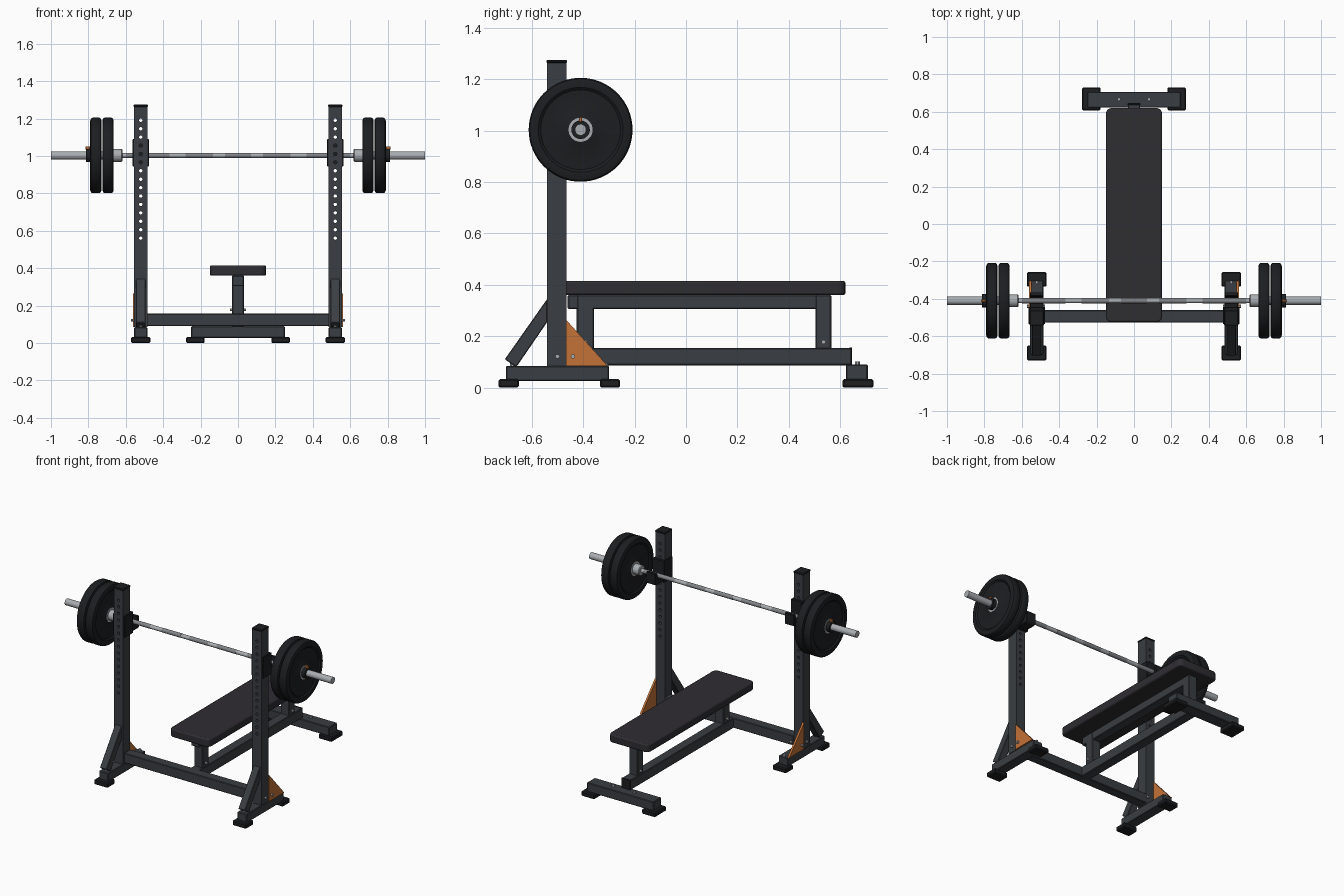
import bpy, bmesh, math
from mathutils import Matrix

if "Cube" in bpy.data.objects:
    bpy.data.objects.remove(bpy.data.objects["Cube"])


def mat(name, r, g, b):
    m = bpy.data.materials.new(name)
    m.diffuse_color = (r, g, b, 1)
    m.use_nodes = True
    m.node_tree.nodes["Principled BSDF"].inputs["Base Color"].default_value = m.diffuse_color
    return m


FRAME = mat("frame_grey", .042, .048, .054)
BLACK = mat("rubber_black", .012, .013, .015)
PAD = mat("pad_vinyl", .028, .026, .031)
STEEL = mat("steel", .40, .42, .44)
KNURL = mat("knurled_steel", .22, .23, .245)
ORANGE = mat("orange", .55, .17, .04)


def finish(name, bm, m, bevel=0, seg=1):
    bmesh.ops.recalc_face_normals(bm, faces=bm.faces)
    me = bpy.data.meshes.new(name)
    bm.to_mesh(me)
    bm.free()
    ob = bpy.data.objects.new(name, me)
    bpy.context.collection.objects.link(ob)
    if m:
        me.materials.append(m)
    if bevel:
        b = ob.modifiers.new("bevel", 'BEVEL')
        b.width, b.segments = bevel, seg
        b.limit_method = 'ANGLE'
    return ob


def smooth(ob):
    bpy.ops.object.select_all(action='DESELECT')
    ob.select_set(True)
    bpy.context.view_layer.objects.active = ob
    bpy.ops.object.shade_smooth_by_angle(angle=math.radians(35))


# box from its x, y and z ranges
def box(name, x, y, z, m=FRAME, bevel=.004, seg=1):
    bm = bmesh.new()
    bmesh.ops.create_cube(bm, size=1)
    for v in bm.verts:
        v.co = [(r[0] + r[1]) / 2 + c * (r[1] - r[0]) for c, r in zip(v.co, (x, y, z))]
    return finish(name, bm, m, bevel, seg)


# (y, z) outline extruded between two x values
def prism(name, pts, x0, x1, m, bevel=0):
    bm = bmesh.new()
    f = bm.faces.new([bm.verts.new((x0, y, z)) for y, z in pts])
    ext = bmesh.ops.extrude_face_region(bm, geom=[f])["geom"]
    for v in ext:
        if isinstance(v, bmesh.types.BMVert):
            v.co.x = x1
    return finish(name, bm, m, bevel)


# (x, radius) profile spun about an x axis through y, z
def lathe(name, prof, y, z, m, n=32):
    bm = bmesh.new()
    vs = [bm.verts.new((x, r, 0)) for x, r in prof]
    es = [bm.edges.new(p) for p in zip(vs, vs[1:])]
    bmesh.ops.spin(bm, geom=vs + es, axis=(1, 0, 0), cent=(0, 0, 0), angle=2 * math.pi, steps=n)
    bmesh.ops.remove_doubles(bm, verts=bm.verts, dist=1e-5)
    bmesh.ops.translate(bm, verts=bm.verts, vec=(0, y, z))
    ob = finish(name, bm, m)
    smooth(ob)
    return ob


def rod(name, x0, x1, r, y, z, m, n=32):
    return lathe(name, [(x0, 0), (x0, r), (x1, r), (x1, 0)], y, z, m, n)


# bolt head standing on a surface, along axis 'X', 'Y' or 'Z'
def bolt(name, loc, axis, r=.009, h=.014):
    bm = bmesh.new()
    rot = {'X': Matrix.Rotation(math.pi / 2, 4, 'Y'), 'Y': Matrix.Rotation(math.pi / 2, 4, 'X'),
           'Z': Matrix()}[axis]
    bmesh.ops.create_cone(bm, cap_ends=True, segments=6, radius1=r, radius2=r, depth=h,
                          matrix=Matrix.Translation(loc) @ rot)
    return finish(name, bm, STEEL)


# upright with a row of through holes
def upright(name, cx):
    ob = box(name, (cx - .035, cx + .035), (-.54, -.465), (.085, 1.265), bevel=0)
    bm = bmesh.new()
    for i in range(15):
        bmesh.ops.create_cone(bm, cap_ends=True, segments=16, radius1=.009, radius2=.009, depth=.2,
                              matrix=Matrix.Translation((cx, -.5, .561 + .045 * i))
                              @ Matrix.Rotation(math.pi / 2, 4, 'X'))
    cutter = finish("hole_cutter", bm, None)
    cutter.hide_render = True
    b = ob.modifiers.new("holes", 'BOOLEAN')
    b.operation, b.object, b.solver = 'DIFFERENCE', cutter, 'EXACT'
    bpy.context.view_layer.objects.active = ob
    bpy.ops.object.modifier_apply(modifier="holes")
    bpy.data.objects.remove(cutter)


BY, BZ = -.41, 1.003  # bar axis

for s, side in ((-1, "left"), (1, "right")):
    c = .52 * s

    def sx(a, b):
        return tuple(sorted((a * s, b * s)))

    # rack side frame
    upright(side + "_upright", c)
    box(side + "_upright_cap", (c - .038, c + .038), (-.543, -.462), (1.262, 1.275), BLACK)
    box(side + "_base_foot", (c - .035, c + .035), (-.70, -.30), (.025, .085))
    for y0, y1, w in ((-.73, -.65, "front"), (-.335, -.257, "back")):
        box(f"{side}_{w}_rubber_foot", (c - .052, c + .052), (y0, y1), (0, .033), BLACK, .006)
        bolt(f"{side}_{w}_base_bolt", (c, (y0 + y1) / 2 - math.copysign(.015, y0 + .5), .088), 'Z')
    prism(side + "_diagonal_brace", [(-.705, .11), (-.66, .08), (-.54, .255), (-.54, .345)],
          c - .025, c + .025, FRAME, .003)
    prism(side + "_gusset", [(-.467, .085), (-.305, .085), (-.467, .265)], .548 * s, .561 * s, ORANGE)
    bolt(side + "_gusset_bolt", (.565 * s, -.44, .122), 'X')
    bolt(side + "_upright_bolt", (.558 * s, -.50, .122), 'X')
    bolt(side + "_inner_bolt", (.482 * s, -.44, .122), 'X')

    # bar hook
    for k in (-1, 1):
        a = c + k * .039
        box(f"{side}_hook_cheek_{'outer' if k == s else 'inner'}", (a - .005, a + .005),
            (-.535, -.445), (.945, 1.09), BLACK, .002)
    box(side + "_hook_back", (c - .036, c + .036), (-.465, -.445), (.945, 1.09), BLACK, .002)
    prism(side + "_hook_cup", [(-.447, .95), (-.375, .95), (-.365, .96), (-.365, 1.03), (-.385, 1.03),
                               (-.390, .987), (-.447, .987)], c - .035, c + .035, BLACK, .002)

    # bar end and plates
    rod(side + "_bar_sleeve", .64 * s, s, .022, BY, BZ, STEEL)
    lathe(side + "_bar_shoulder", [(.618 * s, 0), (.618 * s, .030), (.622 * s, .034), (.666 * s, .034),
                                   (.666 * s, 0)], BY, BZ, STEEL)
    for i, x in enumerate((.695, .760)):
        half = [(.026, .022), (.026, .055), (.022, .062), (.022, .155), (.030, .165), (.030, .186),
                (.026, .197), (.018, .202)]
        prof = [((x - t) * s, r) for t, r in half] + [((x + t) * s, r) for t, r in reversed(half)]
        lathe(f"{side}_weight_plate_{i + 1}", prof, BY, BZ, BLACK, 64)
        lathe(f"{side}_plate_hub_{i + 1}", [((x - .028) * s, .022), ((x - .028) * s, .047),
                                            ((x + .029) * s, .047), ((x + .029) * s, .022)],
              BY, BZ, STEEL)
    lathe(side + "_bar_collar", [(.788 * s, .02), (.788 * s, .036), (.814 * s, .036), (.814 * s, .02)],
          BY, BZ, BLACK)
    box(side + "_collar_lever", sx(.792, .816), (BY - .006, BY + .006), (1.034, 1.052), ORANGE, .002)

    # bench details
    box(side + "_rear_rubber_foot", sx(.178, .278), (.608, .73), (0, .033), BLACK, .006)
    bolt(side + "_rear_foot_bolt", (.08 * s, .667, .094), 'Z')
    bolt(side + "_bench_post_bolt", (.036 * s, .535, .178), 'X')
    bolt(side + "_front_post_bolt", (.036 * s, -.393, .178), 'X')

# bar shaft with knurled sections
rod("bar_shaft", -.65, .65, .0135, BY, BZ, STEEL)
for i, (a, b) in enumerate(((-.60, -.365), (-.28, -.135), (-.07, .07), (.135, .28), (.365, .60))):
    rod(f"bar_knurl_{i + 1}", a, b, .0143, BY, BZ, KNURL)

# rack cross beam and bench frame
box("cross_beam", (-.487, .487), (-.527, -.46), (.09, .157))
box("bench_lower_rail", (-.033, .033), (-.465, .642), (.087, .155))
box("bench_rail_cap", (-.034, .034), (.636, .646), (.085, .157), BLACK, .002)
box("bench_front_post", (-.032, .032), (-.425, -.358), (.15, .36))
box("bench_rear_post", (-.032, .032), (.503, .565), (.15, .36))
box("bench_top_rail", (-.031, .031), (-.46, .563), (.305, .36))
box("bench_rear_foot", (-.25, .25), (.622, .707), (.028, .09))

# bench pad with rounded corners
bm = bmesh.new()
bmesh.ops.create_cube(bm, size=1)
bmesh.ops.scale(bm, vec=(.30, 1.145, .055), verts=bm.verts)
bmesh.ops.translate(bm, vec=(0, .0475, .3875), verts=bm.verts)
edges = [e for e in bm.edges if abs(e.verts[0].co.z - e.verts[1].co.z) > .01]
bmesh.ops.bevel(bm, geom=edges, offset=.03, segments=4, profile=.5, affect='EDGES')
pad = finish("bench_pad", bm, PAD, .008, 2)
pad.modifiers["bevel"].angle_limit = math.radians(50)
smooth(pad)
